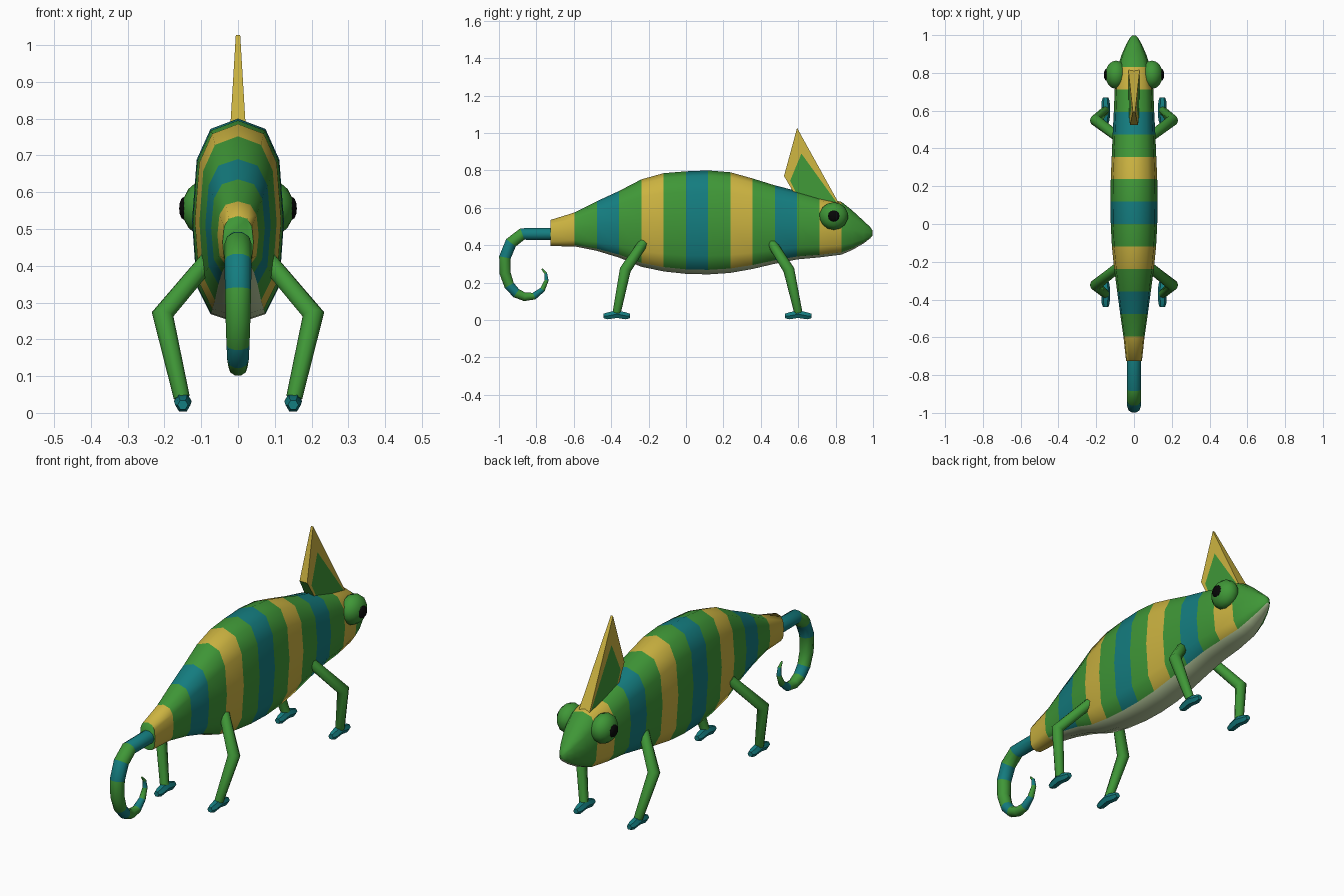
import bpy, bmesh, math
from mathutils import Vector

if "Cube" in bpy.data.objects:
    bpy.data.objects.remove(bpy.data.objects["Cube"])


def mat(name, rgb):
    m = bpy.data.materials.new(name)
    m.diffuse_color = (*rgb, 1)
    m.use_nodes = True
    m.node_tree.nodes["Principled BSDF"].inputs["Base Color"].default_value = m.diffuse_color
    return m


GREEN = mat("leaf_green", (0.050, 0.31, 0.038))
YELLOW = mat("mustard_yellow", (0.60, 0.45, 0.052))
TEAL = mat("teal", (0.007, 0.205, 0.215))
BELLY = mat("pale_belly", (0.47, 0.58, 0.33))
BLACK = mat("black", (0.002, 0.002, 0.002))
MATS = [GREEN, YELLOW, TEAL, BELLY, BLACK]
G, Y, T, B, K = range(5)


def finish(name, bm, angle=35):
    bmesh.ops.recalc_face_normals(bm, faces=bm.faces[:])
    me = bpy.data.meshes.new(name)
    bm.to_mesh(me)
    bm.free()
    for m in MATS:
        me.materials.append(m)
    ob = bpy.data.objects.new(name, me)
    bpy.context.collection.objects.link(ob)
    bpy.context.view_layer.objects.active = ob
    ob.select_set(True)
    if angle:
        bpy.ops.object.shade_smooth_by_angle(angle=math.radians(angle))
    ob.select_set(False)
    return ob


def loft(bm, rings, colour, cap_colours=(G, G)):
    """Skin a list of vertex rings; colour(i, j) gives the slot of each face."""
    rings = [[bm.verts.new(p) for p in r] for r in rings]
    n = len(rings[0])
    for i, (a, b) in enumerate(zip(rings, rings[1:])):
        for j in range(n):
            f = bm.faces.new((a[j], a[(j + 1) % n], b[(j + 1) % n], b[j]))
            f.material_index = colour(i, j)
    for r, c in zip((rings[0], rings[-1]), cap_colours):
        bm.faces.new(r).material_index = c


def tube(bm, pts, radii, sides, colour, caps=(G, G), xs=1.0):
    pts = [Vector(p) for p in pts]
    rings = []
    for i, (p, r) in enumerate(zip(pts, radii)):
        t = Vector()
        if i > 0:
            t += (p - pts[i - 1]).normalized()
        if i < len(pts) - 1:
            t += (pts[i + 1] - p).normalized()
        t.normalize()
        u = (Vector((1, 0, 0)) - t * t.x).normalized()
        v = t.cross(u)
        rings.append([p + u * r * xs * math.cos(a) + v * r * math.sin(a)
                      for a in (2 * math.pi * k / sides for k in range(sides))])
    loft(bm, rings, colour, caps)


# Body: top, bottom, half width; one ring at each stripe edge
tops = [(.535, .395, .042), (.575, .394, .056), (.635, .370, .073), (.69, .334, .089),
        (.752, .285, .105), (.785, .260, .117), (.795, .247, .123), (.80, .244, .125),
        (.79, .252, .123), (.757, .273, .118), (.72, .301, .113), (.69, .324, .107),
        (.655, .335, .102), (.632, .350, .085)]
profile = [(0.119 * (k - 6) - 0.001, *p) for k, p in enumerate(tops)]
profile[0] = (-0.725, *tops[0])
profile += [(.89, .585, .375, .068), (.95, .53, .41, .042),
            (.985, .497, .437, .022), (.998, .477, .453, .008)]


def body_ring(y, top, bot, w, n=12, p=0.74):
    ring = []
    for k in range(n):
        s, c = math.sin(2 * math.pi * k / n), math.cos(2 * math.pi * k / n)
        x = math.copysign(abs(s) ** p, s) * w
        q = p if c > 0 else 0.64     # flatter underside
        z = (top + bot) / 2 + math.copysign(abs(c) ** q, c) * (top - bot) / 2
        ring.append((x, y, z))
    return ring


def body_colour(i, j):
    if j in (5, 6) and i > 0:
        return B
    return (Y, G, T, G)[i % 4] if i < 13 else G


bm = bmesh.new()
loft(bm, [body_ring(*p) for p in profile], body_colour)
finish("body", bm, 75)

# Curled tail, banded segment by segment
path = [(-.70, .46), (-.875, .46), (-.936, .413), (-.968, .335), (-.967, .25), (-.945, .185),
        (-.907, .143), (-.862, .124), (-.812, .128), (-.767, .163), (-.745, .213),
        (-.750, .250), (-.770, .273)]
radii = [.034, .034, .034, .033, .031, .029, .027, .024, .020, .015, .011, .008, .004]
bands = [T, G, T, G, G, T, G, G, T, G, T, G]
bm = bmesh.new()
tube(bm, [(0, y, z) for y, z in path], radii, 10, lambda i, j: bands[i], xs=1.08)
finish("tail", bm, 60)

# Head crest: tapered slab with green side panels inside a yellow rim
outer = [(.594, 1.027), (.524, .77), (.60, .64), (.825, .61)]
inner = [(.617, .89), (.557, .745), (.607, .645), (.815, .615)]
bm = bmesh.new()
sides = []
for s in (-1, 1):
    o, q = [[bm.verts.new((s * (.006 + (1.027 - z) * .06), y, z)) for y, z in ring]
            for ring in (outer, inner)]
    bm.faces.new(q).material_index = G
    for k in range(4):
        m = (k + 1) % 4
        bm.faces.new((o[k], o[m], q[m], q[k])).material_index = Y
    sides.append(o)
for k in range(4):
    m = (k + 1) % 4
    f = bm.faces.new((sides[0][k], sides[0][m], sides[1][m], sides[1][k]))
    f.material_index = G if k == 1 else Y
finish("crest", bm, 0)


def ellipsoid(name, loc, size, slot, seg, rings):
    bm = bmesh.new()
    bmesh.ops.create_uvsphere(bm, u_segments=seg, v_segments=rings, radius=1)
    for v in bm.verts:
        # the sphere's pole points sideways
        v.co = Vector((v.co.z * size[0], v.co.x * size[1], v.co.y * size[2])) + Vector(loc)
    for f in bm.faces:
        f.material_index = slot
    return finish(name, bm, 60)


for side, s in (("left", -1), ("right", 1)):
    # Bulging eyes
    ellipsoid(side + "_eye", (s * .095, .79, .556), (.057, .077, .074), G, 14, 8)
    ellipsoid(side + "_pupil", (s * .147, .79, .556), (.013, .031, .031), K, 12, 6)
    # Bent legs with split two-toed feet
    for end, hip, knee, foot in (("front", (.085, .46, .41), (.205, .55, .268), .60),
                                 ("hind", (.085, -.23, .41), (.205, -.325, .268), -.37)):
        ankle = Vector((.153, foot, .042))
        bm = bmesh.new()
        pts = [(s * x, y, z) for x, y, z in (hip, knee, ankle)]
        tube(bm, pts, (.026, .030, .022), 8, lambda i, j: G)
        finish(f"{side}_{end}_leg", bm, 50)
        bm = bmesh.new()
        toes = [(s * .15, foot + d, z) for d, z in
                ((-.07, .022), (-.05, .022), (0, .032), (.05, .022), (.07, .022))]
        tube(bm, toes, (.014, .021, .024, .021, .014), 6, lambda i, j: T, (T, T))
        finish(f"{side}_{end}_foot", bm, 40)
